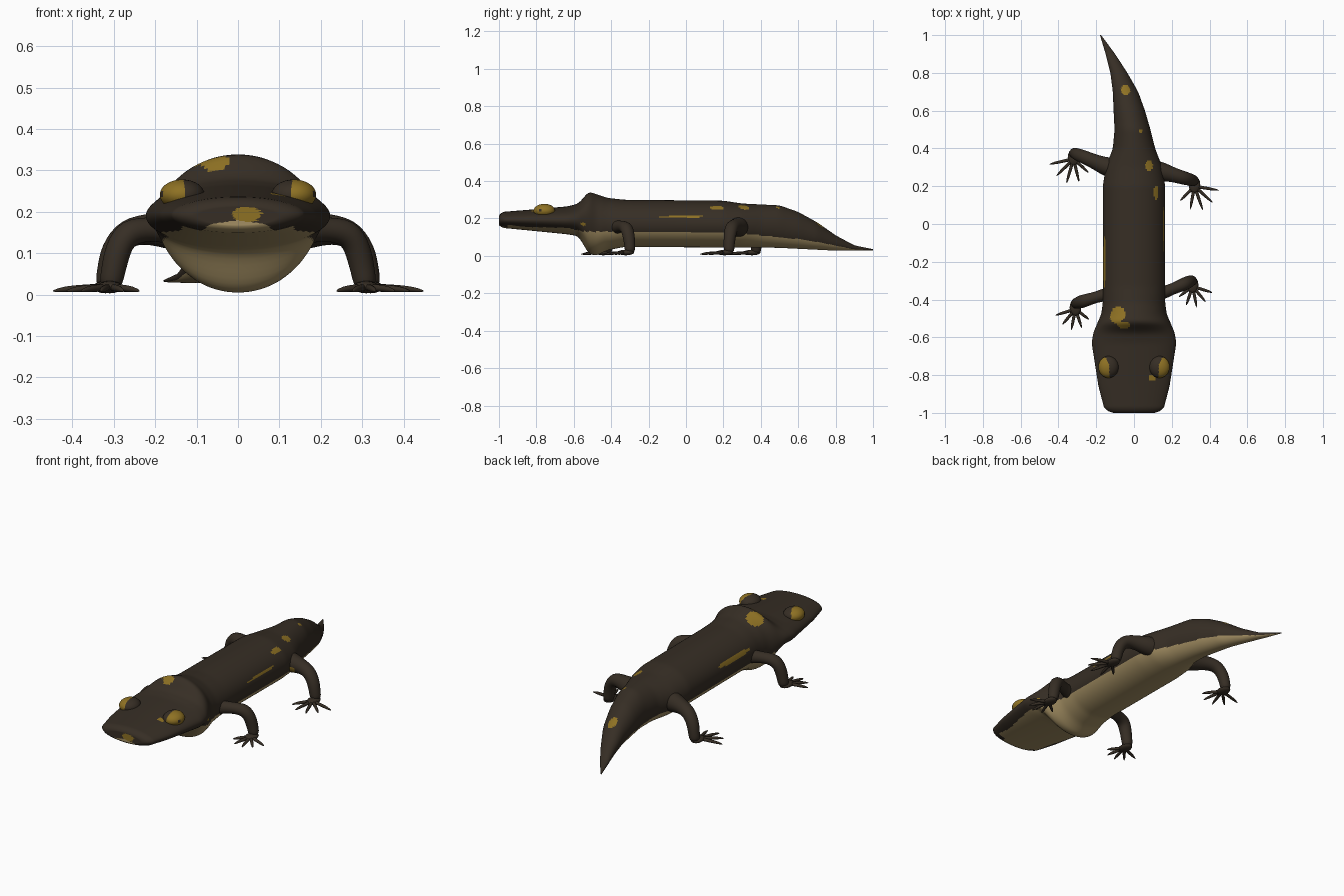
import bpy, bmesh, math
from mathutils import Vector, Matrix

cube = bpy.data.objects.get("Cube")
if cube:
    bpy.data.objects.remove(cube, do_unlink=True)


def material(name, rgb):
    m = bpy.data.materials.new(name)
    m.use_nodes = True
    m.diffuse_color = (*rgb, 1)
    bsdf = next(n for n in m.node_tree.nodes if n.type == 'BSDF_PRINCIPLED')
    bsdf.inputs["Base Color"].default_value = (*rgb, 1)
    return m


MATS = [material("dark brown skin", (.037, .027, .018)),
        material("tan belly", (.37, .275, .125)),
        material("yellow spot", (.27, .165, .017))]
DARK, TAN, YELLOW = range(3)


def finish(bm, name, rule=None, subsurf=0):
    """Turn a bmesh into a smooth object, colouring faces by a rule."""
    bmesh.ops.recalc_face_normals(bm, faces=bm.faces)
    for f in bm.faces:
        f.smooth = True
        if rule:
            f.material_index = rule(f.calc_center_median())
    me = bpy.data.meshes.new(name)
    bm.to_mesh(me)
    bm.free()
    for m in MATS:
        me.materials.append(m)
    ob = bpy.data.objects.new(name, me)
    bpy.context.collection.objects.link(ob)
    if subsurf:
        mod = ob.modifiers.new("smooth", 'SUBSURF')
        mod.levels = mod.render_levels = subsurf


def loft(bm, rings):
    """Skin a list of vertex-position rings and close both ends."""
    vs = [[bm.verts.new(p) for p in r] for r in rings]
    n = len(vs[0])
    for a, b in zip(vs, vs[1:]):
        for i in range(n):
            bm.faces.new((a[i], a[(i + 1) % n], b[(i + 1) % n], b[i]))
    bm.faces.new(vs[0])
    bm.faces.new(vs[-1])


# Body stations: y, centre x, half width, top, bottom, belly colour line
STATIONS = [
    (-1, 0, .11, .215, .165, .18), (-.985, 0, .155, .235, .15, .17),
    (-.86, 0, .188, .245, .138, .155), (-.63, 0, .224, .265, .115, .15),
    (-.575, 0, .215, .28, .105, .135), (-.52, 0, .192, .343, .012, .13),
    (-.48, 0, .174, .33, .002, .13), (-.42, 0, .165, .31, .03, .13),
    (-.33, 0, .165, .3, .048, .13), (.2, 0, .165, .295, .045, .125),
    (.3, 0, .15, .28, .045, .12), (.4, 0, .112, .275, .045, .11),
    (.5, -.008, .095, .27, .043, .1), (.6, -.025, .083, .235, .038, .09),
    (.7, -.045, .067, .18, .033, .075), (.8, -.08, .045, .11, .028, .055),
    (.9, -.125, .025, .056, .028, .035), (1, -.177, .003, .036, .03, .03)]


def lerp_station(y):
    y = min(max(y, -1), 1)
    for a, b in zip(STATIONS, STATIONS[1:]):
        if y <= b[0]:
            t = (y - a[0]) / (b[0] - a[0])
            return [p + (q - p) * t for p, q in zip(a, b)]


def station(y):
    w = min(.014, 1 - abs(y))
    samples = [lerp_station(y + k * w) for k in (-1, -.5, 0, .5, 1)]
    return [sum(c) / len(samples) for c in zip(*samples)]


# Skin spots: centre and radii
SPOTS = [((-.088, -.48, .31), (.045, .045, .05)), ((-.055, -.535, .32), (.034, .022, .03)),
         ((-.158, -.2, .213), (.03, .14, .014)), ((.158, -.02, .21), (.03, .13, .005)),
         ((.08, .31, .26), (.022, .028, .03)), ((.115, .165, .255), (.018, .04, .014)),
         ((-.045, .71, .17), (.024, .03, .05)), ((.035, .49, .26), (.01, .01, .02)),
         ((.022, -1, .194), (.036, .025, .018)), ((.095, -.815, .24), (.018, .016, .02)),
         ((.21, -.55, .17), (.03, .012, .012))]


def in_spot(c, centre, radii):
    return sum(((p - q) / r) ** 2 for p, q, r in zip(c, centre, radii)) < 1


def body_colour(c):
    if any(in_spot(c, *spot) for spot in SPOTS):
        return YELLOW
    belly = station(c.y)[5]
    if c.y < -.95:
        belly -= .15 * abs(c.x)
    return TAN if c.z < belly else DARK


# Head, trunk and tail in one skin, with a closed blunt muzzle
SEGS, COUNT = 120, 220


def body_ring(y, scale=1):
    y, cx, hw, top, bot, _ = station(y)
    mid, hh = (top + bot) / 2, scale * (top - bot) / 2
    angles = [2 * math.pi * k / SEGS for k in range(SEGS)]
    return [(cx + scale * hw * math.cos(a), y, mid + hh * math.sin(a)) for a in angles]


muzzle = [body_ring(-1, k / 8) for k in range(1, 8)]
bm = bmesh.new()
loft(bm, muzzle + [body_ring(-1 + 2 * i / COUNT) for i in range(COUNT + 1)])
finish(bm, "body", body_colour)


def ellipsoid(bm, centre, size, segs=16):
    m = Matrix.Translation(centre) @ Matrix.Diagonal((*size, 1))
    bmesh.ops.create_uvsphere(bm, u_segments=segs, v_segments=segs // 2, radius=1, matrix=m)


# Eyes: yellow outer side with a small dark pupil
def eye(side, label):
    centre = Vector((side * .135, -.757, .241))
    pupil = centre + Vector((side * .048, -.022, .003))

    def colour(c):
        d = c - centre
        if (c - pupil).length < .008:
            return DARK
        edge = -.004 + .5 * max(0, d.y - .01)
        return YELLOW if d.x * side > edge else DARK
    bm = bmesh.new()
    ellipsoid(bm, centre, (.054, .058, .037), 48)
    finish(bm, label + "_eye", colour)


def tube(bm, points, radii, n=8):
    """Round tapering limb along a path."""
    pts = [Vector(p) for p in points]
    rings = []
    for i, p in enumerate(pts):
        d = (pts[min(i + 1, len(pts) - 1)] - pts[max(i - 1, 0)]).normalized()
        q = d.to_track_quat('Z', 'Y')
        rings.append([p + q @ Vector((math.cos(a), math.sin(a), 0)) * radii[i]
                      for a in (2 * math.pi * k / n for k in range(n))])
    loft(bm, rings)


TOES = [(-.065, -.05), (-.03, -.09), (.02, -.10), (.063, -.075), (.095, -.03)]


def thigh_colour(c):
    return YELLOW if in_spot(c, (.17, .228, .147), (.022, .022, .022)) else DARK


def leg(label, side, root_y, foot_x, foot_y, thick, scale, turn, rule=None):
    """Bent leg, flat foot and five splayed toes."""
    def at(t, x, z):
        return (side * x, root_y + (foot_y + .03 - root_y) * t, z)
    bm = bmesh.new()
    tube(bm, [at(-.2, .06, .15), at(0, .14, .155), at(.35, .2, .158), at(.75, .268, .155),
              at(.92, foot_x - .018, .105), at(1, foot_x - .008, .055), at(1, foot_x, .012)],
         [thick * 1.4, thick * 1.3, thick * .95, .039, .036, .032, .031])
    finish(bm, label + "_leg", rule, subsurf=2)

    bm = bmesh.new()
    ellipsoid(bm, (side * foot_x, foot_y + .008, .018), (.031, .045, .015))
    finish(bm, label + "_foot")

    bm = bmesh.new()
    for toe in TOES:
        d = Matrix.Rotation(turn, 2) @ Vector(toe) * scale
        path = [(side * (foot_x + d.x * t), foot_y + d.y * t, z)
                for t, z in ((0, .018), (.4, .016), (.75, .013), (1, .008))]
        tube(bm, path, [.012, .0095, .0095, .002], 6)
    finish(bm, label + "_toes", subsurf=1)


for side, name in ((1, "left"), (-1, "right")):
    eye(side, name)

# Walking pose: diagonal legs reach forward together
leg("front_left", 1, -.37, .31, -.33, .032, 1.13, 0)
leg("front_right", -1, -.37, .31, -.45, .032, 1.13, 0)
leg("rear_left", 1, .28, .32, .2, .045, 1.34, math.radians(8), thigh_colour)
leg("rear_right", -1, .3, .32, .345, .045, 1.34, math.radians(5))
